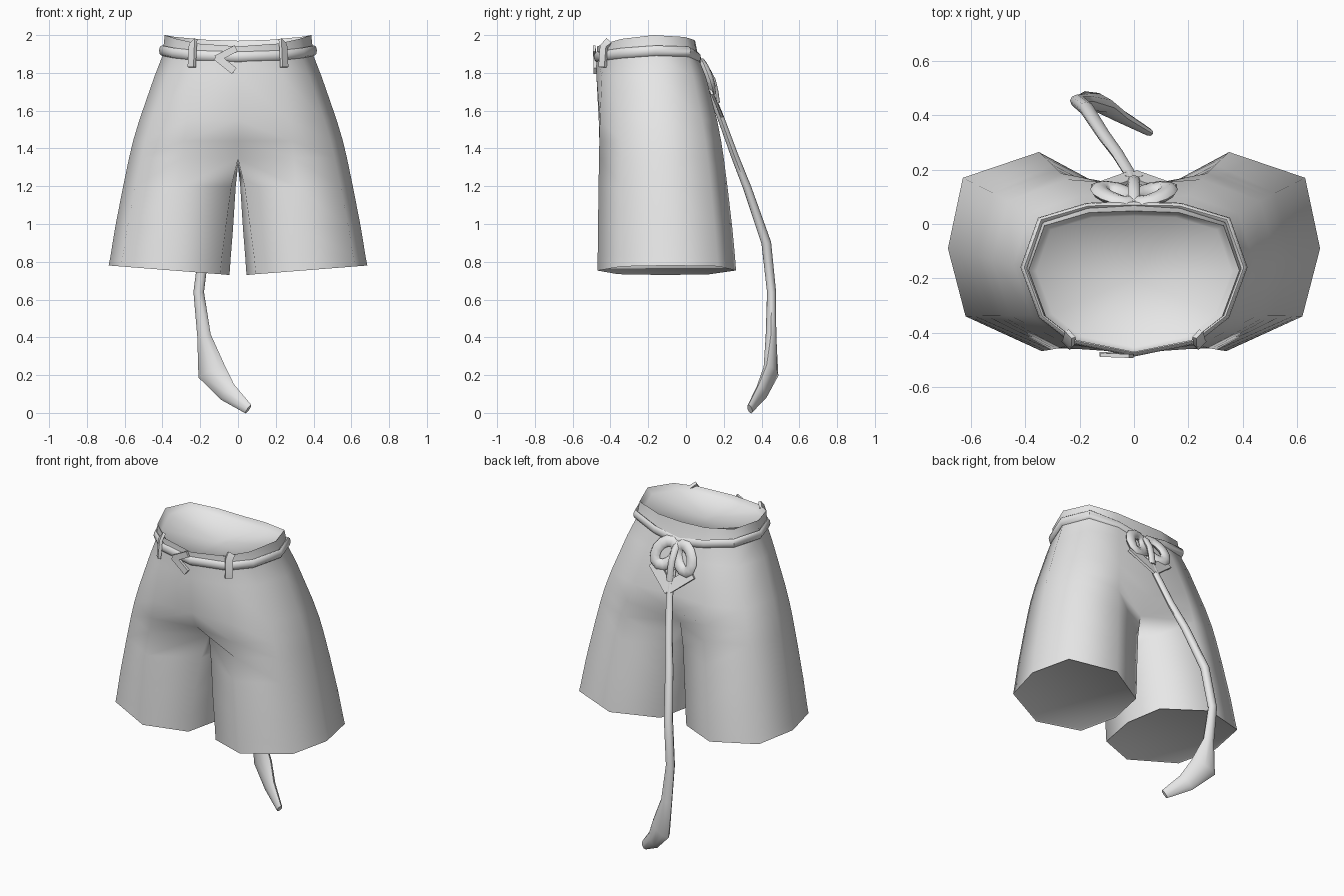
import bpy, bmesh, math
from mathutils import Vector

cube = bpy.data.objects.get("Cube")
if cube:
    bpy.data.objects.remove(cube, do_unlink=True)

grey = bpy.data.materials.new("plain grey")
grey.use_nodes = True
grey.diffuse_color = (0.8, 0.8, 0.8, 1)
grey.node_tree.nodes["Principled BSDF"].inputs["Base Color"].default_value = (0.8, 0.8, 0.8, 1)


def finish(bm, name, angle=50, mirror=False):
    bmesh.ops.recalc_face_normals(bm, faces=bm.faces)
    mesh = bpy.data.meshes.new(name)
    bm.to_mesh(mesh)
    bm.free()
    ob = bpy.data.objects.new(name, mesh)
    bpy.context.collection.objects.link(ob)
    mesh.materials.append(grey)
    bpy.ops.object.select_all(action='DESELECT')
    ob.select_set(True)
    bpy.context.view_layer.objects.active = ob
    bpy.ops.object.shade_smooth_by_angle(angle=math.radians(angle))
    if mirror:
        ob.modifiers.new("Mirror", 'MIRROR')
    return ob


def bridge(bm, a, b, closed):
    n = len(a)
    for i in range(n if closed else n - 1):
        j = (i + 1) % n
        bm.faces.new((a[i], a[j], b[j], b[i]))


def strap(name, path, sizes, hint, sides=8, closed=False):
    """Sweep an oval (or box, with 4 sides) along a path; sizes = (half width, half thickness)."""
    bm = bmesh.new()
    pts = [Vector(p) for p in path]
    n = len(pts)
    if not isinstance(sizes, list):
        sizes = [sizes] * n
    k, turn = (math.sqrt(2), math.pi / 4) if sides == 4 else (1, 0)
    rings = []
    for i, p in enumerate(pts):
        nxt = pts[(i + 1) % n] if closed else pts[min(i + 1, n - 1)]
        prv = pts[i - 1] if closed else pts[max(i - 1, 0)]
        t = (nxt - prv).normalized()
        h = Vector(hint(p))
        thick = (h - h.dot(t) * t).normalized()
        wide = t.cross(thick)
        w, d = sizes[i]
        ring = []
        for s in range(sides):
            a = math.tau * s / sides + turn
            ring.append(bm.verts.new(p + wide * (w * k * math.cos(a)) + thick * (d * k * math.sin(a))))
        rings.append(ring)
    for a, b in zip(rings, rings[1:]):
        bridge(bm, a, b, True)
    if closed:
        bridge(bm, rings[-1], rings[0], True)
    else:
        bm.faces.new(rings[0])
        bm.faces.new(rings[-1])
    return finish(bm, name)


# Half outlines, from front centre round the +x side to back centre
WAIST = [(0, -.47), (.22, -.425), (.335, -.335), (.40, -.16), (.34, .01), (.17, .06), (0, .066)]
HEM = [(.34, -.468), (.62, -.34), (.685, -.09), (.63, .17), (.35, .265)]
EASE = [.4, 1, 1, .9, .8]               # how early each column reaches its hem depth
RIM_Z = [1.94, 1.955, 1.98, 2.0, 1.99, 1.975, 1.97]
BELT_Z = [1.885, 1.892, 1.905, 1.918, 1.912, 1.88, 1.85]
CY = -.20


def hem_z(x):
    return .73 + .05 * (x - .04) / .64


# Shorts: one half, mirrored
bm = bmesh.new()


def add(points):
    return [bm.verts.new(p) for p in points]


def outer(t, z, tilt=False):
    out = []
    for (wx, wy), (hx, hy), ease in zip(WAIST[1:6], HEM, EASE):
        x, y = wx + (hx - wx) * t, wy + (hy - wy) * t ** ease
        out.append((x, y, hem_z(x) if tilt else z))
    return out


def scaled_waist(s, drop):
    return [(x * s, CY - .01 + (y - CY) * s, z - drop) for (x, y), z in zip(WAIST, RIM_Z)]


# shallow recessed top, rim and waist
centre = bm.verts.new((0, CY, 1.90))
inner = add(scaled_waist(.90, .035))
lip = add(scaled_waist(.95, .01))
rim = add(scaled_waist(.97, 0))
for a, b in zip(inner, inner[1:]):
    bm.faces.new((centre, a, b))
bridge(bm, inner, lip, False)
bridge(bm, lip, rim, False)
last = rim

# hips: spread, height, front centre y, back centre y
for t, z, fy, by in [(0, 1.89, -.472, .064), (.15, 1.78, -.474, .092),
                     (.43, 1.55, -.462, .145), (.545, 1.44, -.41, .135)]:
    ring = add([(0, fy, z)] + outer(t, z) + [(0, by, z)])
    bridge(bm, last, ring, False)
    last = ring

# crotch line closes the ring into a leg loop
ring = add([(0, -.29, 1.345)] + outer(.62, 1.35) + [(0, .06, 1.345)])
bridge(bm, last, ring, False)
last = ring + add([(0, -.11, 1.31)])

# leg: spread, height, then front inner (x, y), back inner (x, y) and inner x
for t, z, fx, fy, bx, by, g in [(.73, 1.2, .035, -.32, .035, .08, .012),
                                (.88, .98, .065, -.345, .06, .10, .026),
                                (.965, .83, .085, -.355, .08, .12, .038),
                                (1, 0, .095, -.36, .09, .125, .045)]:
    end = z == 0
    ring = add([(fx, fy, hem_z(fx) if end else z)] + outer(t, z, end)
               + [(bx, by, hem_z(bx) if end else z), (g, -.11, .73 if end else z)])
    bridge(bm, last, ring, True)
    last = ring

# hem fold and leg closure
mid = sum((v.co for v in last), Vector()) / 8
fold = add([mid + (v.co - mid) * .97 + Vector((0, 0, .006)) for v in last])
bridge(bm, last, fold, True)
bm.faces.new(fold)
finish(bm, "shorts", 72, mirror=True)

# Belt round the waist, dipping to the knot at the back
half = [(x * 1.01, CY + (y - CY) * 1.015, z) for (x, y), z in zip(WAIST, BELT_Z)]
loop = half + [(-x, y, z) for x, y, z in half[-2:0:-1]]
strap("belt", loop, (.027, .014), lambda p: (p.x, p.y - CY, 0), closed=True)

# Front belt loops
for side, name in ((1, "left_belt_loop"), (-1, "right_belt_loop")):
    strap(name, [(side * .235, -.405, 1.968), (side * .24, -.434, 1.94),
                 (side * .245, -.442, 1.83)], (.022, .009),
          lambda p: (p.x, p.y - CY, .01), sides=4)

# Front clasp: two crossing strips
strap("front_clasp_upper", [(-.115, -.482, 1.875), (-.01, -.486, 1.93)], (.018, .007),
      lambda p: (0, -1, 0), sides=4)
strap("front_clasp_lower", [(-.115, -.48, 1.885), (-.02, -.482, 1.81)], (.02, .008),
      lambda p: (0, -1, 0), sides=4)


# Back knot, laid on the sloping seat
def seat(u, z, off=0):
    return (u, .068 + (1.85 - z) * .40 + off, z)


def seat_normal(p):
    return (0, .93, .37)


for side, word in ((1, "left"), (-1, "right")):
    ring = []
    for i in range(12):
        a = math.tau * i / 12
        ring.append(seat(side * (.066 + .062 * math.cos(a)), 1.78 + .068 * math.sin(a) - .02 * math.cos(a),
                         .014 + .012 * math.sin(a + 1)))
    strap(word + "_knot_lobe", ring, (.034, .02), seat_normal, closed=True)
    strap(word + "_knot_flap", [seat(side * .135, 1.71, .006), seat(-side * .012, 1.59, .01)],
          (.034, .007), seat_normal, sides=4)
strap("knot_band", [seat(0, 1.85, .006), seat(0, 1.82, .03), seat(0, 1.76, .038),
                    seat(0, 1.70, .028), seat(0, 1.64, .012)], (.022, .016), seat_normal)

# Hanging sash with a flared, folded end
strap("sash_tail",
      [(0, .13, 1.70), (-.015, .185, 1.56), (-.06, .258, 1.36), (-.11, .325, 1.19), (-.175, .425, .90),
       (-.208, .453, .64), (-.18, .45, .41), (-.14, .45, .22), (-.055, .40, .11), (.055, .338, .02)],
      [(.02, .016), (.022, .018), (.023, .02), (.025, .022), (.027, .026),
       (.028, .024), (.036, .028), (.08, .034), (.055, .025), (.028, .014)],
      lambda p: (.25, .9, .1) if p.z < .3 else (0, 1, 0))
